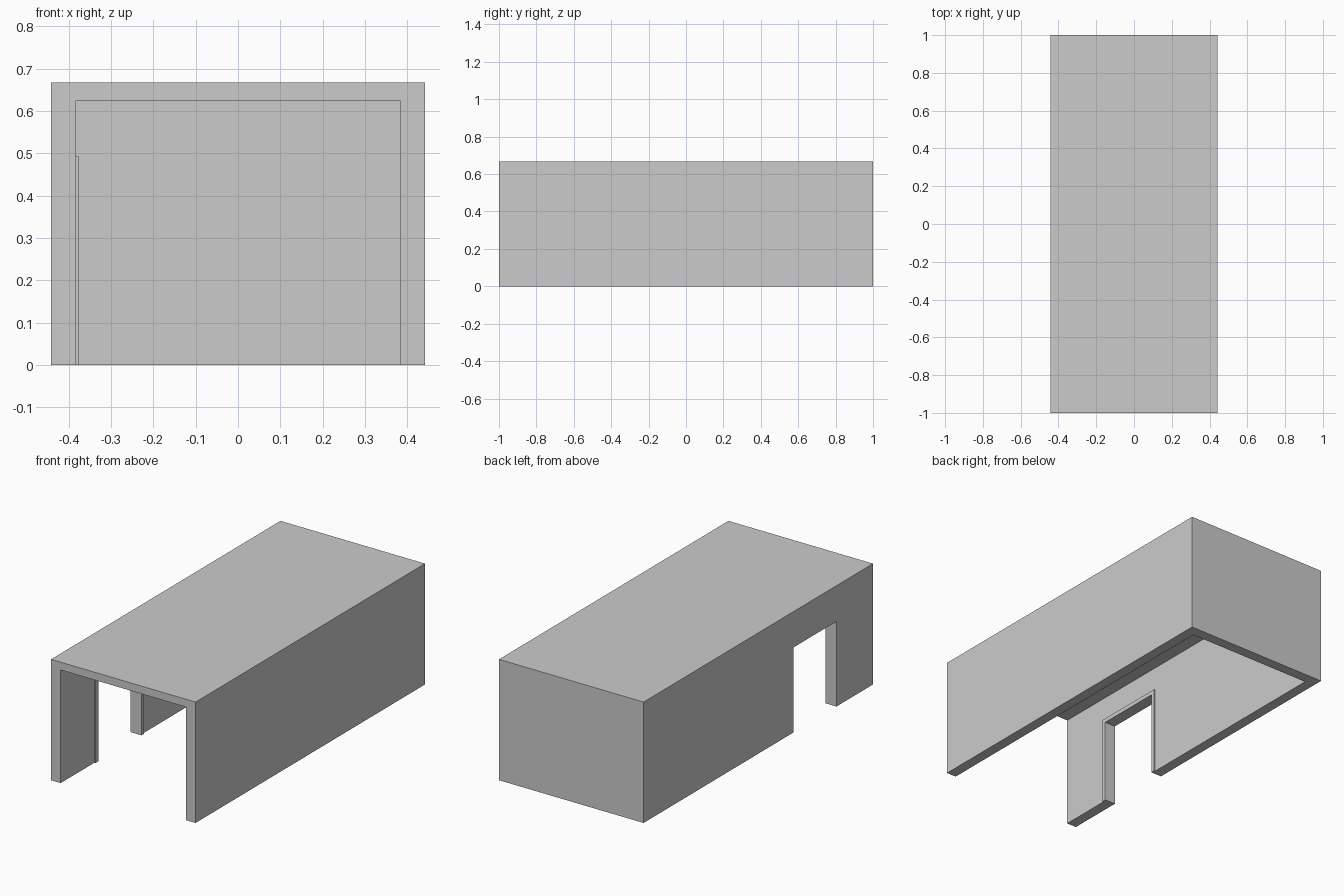
import bpy, bmesh

if "Cube" in bpy.data.objects:
    bpy.data.objects.remove(bpy.data.objects["Cube"])

# Overall sizes
W, H = 0.441, 0.667           # half width, height
IW, IH = 0.382, 0.624         # inner half width, ceiling height
BACK = 0.94                   # inner face of the back wall
DOOR_Y0, DOOR_Y1, DOOR_H = -0.682, -0.306, 0.469
TRIM, TRIM_DEPTH = 0.023, 0.007


def prism(name, profile, offset, depth):
    """Extrude a profile of 3D points by depth along x or y (offset axis)."""
    bm = bmesh.new()
    face = bm.faces.new([bm.verts.new(p) for p in profile])
    out = bmesh.ops.extrude_face_region(bm, geom=[face], use_keep_orig=True)
    moved = [v for v in out["geom"] if isinstance(v, bmesh.types.BMVert)]
    vec = [0, 0, 0]
    vec["xyz".index(offset)] = depth
    bmesh.ops.translate(bm, verts=moved, vec=vec)
    bmesh.ops.recalc_face_normals(bm, faces=bm.faces)
    mesh = bpy.data.meshes.new(name)
    bm.to_mesh(mesh)
    bm.free()
    obj = bpy.data.objects.new(name, mesh)
    bpy.context.collection.objects.link(obj)
    return obj


def box(name, x0, x1, y0, y1, z0, z1):
    return prism(name, [(x0, y0, z0), (x0, y1, z0), (x0, y1, z1), (x0, y0, z1)], "x", x1 - x0)


def cut(target, cutter):
    mod = target.modifiers.new(cutter.name, "BOOLEAN")
    mod.operation, mod.solver, mod.object = "DIFFERENCE", "EXACT", cutter
    bpy.context.view_layer.objects.active = target
    bpy.ops.object.modifier_apply(modifier=mod.name)
    bpy.data.objects.remove(cutter)


# Hollow shell: open front and floor, closed back, doorway in the left wall
shell = box("shell", -W, W, -1, 1, 0, H)
cut(shell, box("cavity", -IW, IW, -1.2, BACK, -0.2, IH))
cut(shell, box("doorway", -W - 0.1, -IW + 0.1, DOOR_Y0, DOOR_Y1, -0.2, DOOR_H))

# Thin raised trim around the doorway, on the inside of the wall
a, b, h = DOOR_Y0, DOOR_Y1, DOOR_H
outline = [(a - TRIM, 0), (a - TRIM, h + TRIM), (b + TRIM, h + TRIM), (b + TRIM, 0),
           (b, 0), (b, h), (a, h), (a, 0)]
prism("door_trim", [(-IW, y, z) for y, z in outline], "x", TRIM_DEPTH)
